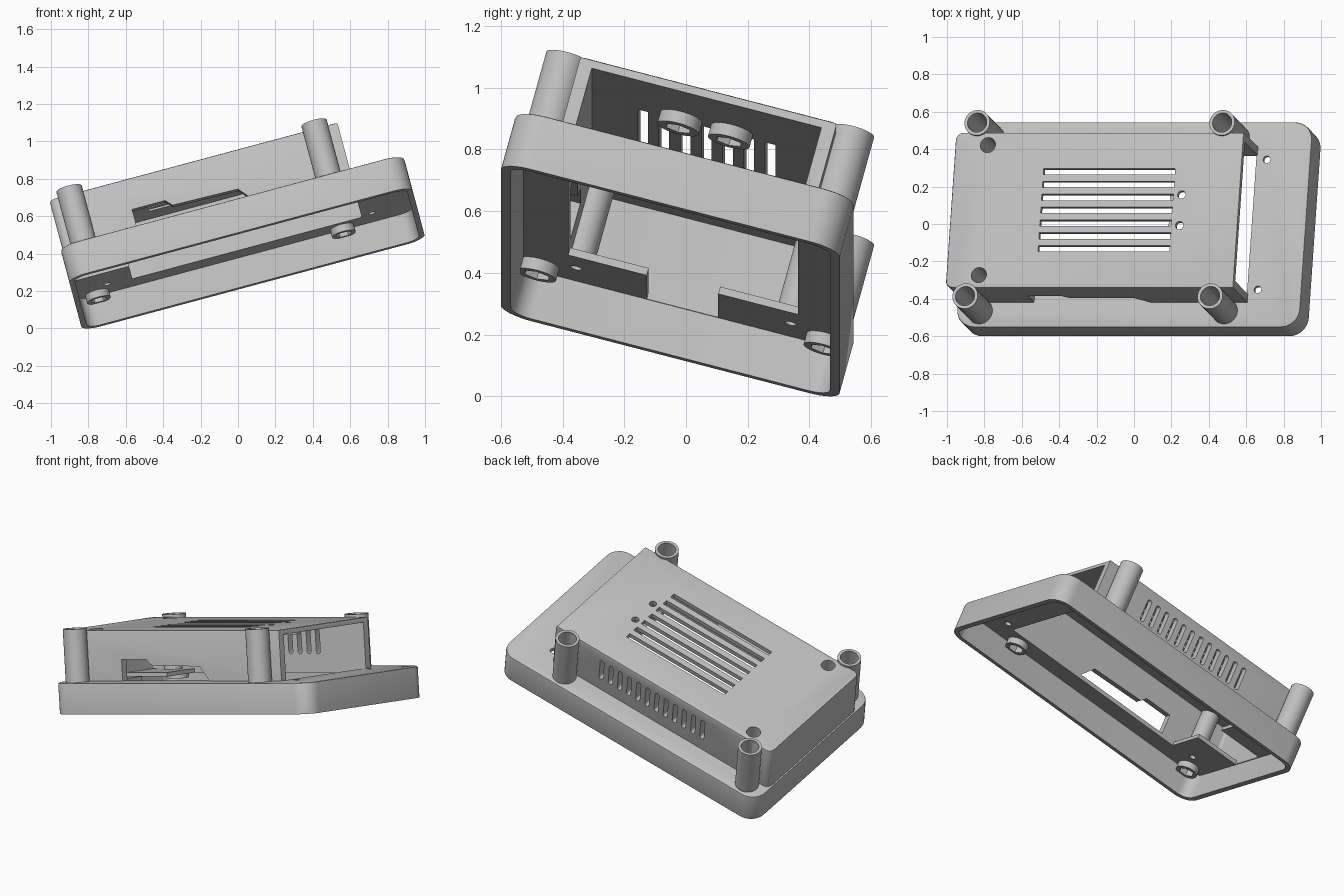
import bpy, bmesh
from math import radians, pi, cos, sin
from mathutils import Matrix, Vector

cube = bpy.data.objects.get("Cube")
if cube:
    bpy.data.objects.remove(cube, do_unlink=True)

GREY = (0.52, 0.52, 0.52, 1.0)
mat = bpy.data.materials.new("light grey plastic")
mat.use_nodes = True
mat.diffuse_color = GREY
bsdf = mat.node_tree.nodes["Principled BSDF"]
bsdf.inputs["Base Color"].default_value = GREY
bsdf.inputs["Roughness"].default_value = 0.6

# The case is built flat, then tilted as a whole
TILT = (Matrix.Translation((0.048, -0.051, 0.373))
        @ Matrix.Rotation(radians(-15), 4, 'Y')
        @ Matrix.Rotation(radians(-15), 4, 'X'))
PLATE_LOW, PLATE_TOP = 0.16, 0.185
ROOF_LOW, ROOF_TOP = 0.455, 0.485
parts = []


def circle(x, y, r, n=32):
    return [(x + r * cos(2 * pi * i / n), y + r * sin(2 * pi * i / n)) for i in range(n)]


def rounded(x0, x1, y0, y1, radii, steps=8):
    """Rounded rectangle; radii run counter-clockwise from the x1,y1 corner."""
    pts = []
    corners = [(x1, y1, -1, -1), (x0, y1, 1, -1), (x0, y0, 1, 1), (x1, y0, -1, 1)]
    for k, (x, y, sx, sy) in enumerate(corners):
        r = radii[k]
        if r == 0:
            pts.append((x, y))
            continue
        for i in range(steps + 1):
            a = (k + i / steps) * pi / 2
            pts.append((x + sx * r + r * cos(a), y + sy * r + r * sin(a)))
    return pts


def prism(name, outline, low, high, axis='Z', bevel=0):
    """Extrude an outline along Z, or an x-z outline along Y."""
    place = (lambda p, t: (p[0], p[1], t)) if axis == 'Z' else (lambda p, t: (p[0], t, p[1]))
    bm = bmesh.new()
    face = bm.faces.new([bm.verts.new(place(p, low)) for p in outline])
    ext = bmesh.ops.extrude_face_region(bm, geom=[face], use_keep_orig=True)
    shift = Vector(place((0, 0), high - low))
    bmesh.ops.translate(bm, verts=[v for v in ext["geom"] if isinstance(v, bmesh.types.BMVert)], vec=shift)
    bmesh.ops.recalc_face_normals(bm, faces=bm.faces)
    if bevel:
        rim = [e for e in bm.edges if all(abs(v.co.z - high) < 1e-5 for v in e.verts)]
        bmesh.ops.bevel(bm, geom=rim, offset=bevel, segments=2, profile=0.5, affect='EDGES')
    mesh = bpy.data.meshes.new(name)
    bm.to_mesh(mesh)
    bm.free()
    mesh.materials.append(mat)
    obj = bpy.data.objects.new(name, mesh)
    bpy.context.collection.objects.link(obj)
    return obj


def cut(target, outline, low, high, axis='Z'):
    tool = prism("cutter", outline, low, high, axis)
    tool.hide_render = True
    mod = target.modifiers.new("cut", 'BOOLEAN')
    mod.operation, mod.solver, mod.object = 'DIFFERENCE', 'EXACT', tool
    bpy.context.view_layer.objects.active = target
    bpy.ops.object.modifier_apply(modifier=mod.name)
    bpy.data.objects.remove(tool, do_unlink=True)


def part(*args, **kw):
    obj = prism(*args, **kw)
    parts.append(obj)
    return obj


POSTS = [(x, y) for x in (-0.822, 0.534) for y in (-0.48, 0.48)]
INNER = [(-0.758, y) for y in (-0.36, 0.36)]
SHELF = [(0.708, y) for y in (-0.36, 0.36)]
ROOF_HOLES = [(0.333, y) for y in (-0.085, 0.085)]

# Base tray, open underneath, with a window in its top plate
base = part("base_frame", rounded(-0.95, 0.95, -0.568, 0.568, [0.1] * 4),
            0, PLATE_TOP, bevel=0.01)
cut(base, rounded(-0.92, 0.92, -0.535, 0.535, [0.07] * 4), -0.05, PLATE_LOW)
window = [(0.65, 0.385), (-0.62, 0.385), (-0.62, 0.118), (-0.915, 0.118),
          (-0.915, -0.122), (-0.62, -0.122), (-0.62, -0.385), (0.65, -0.385)]
cut(base, window, 0.1, 0.25)
for x, y in POSTS + INNER + SHELF:
    cut(base, circle(x, y, 0.02, 20), 0.1, 0.25)

# Raised cover, open at its +x end
cover = part("raised_cover", rounded(-0.94, 0.655, -0.43, 0.43, [0, 0.04, 0.04, 0]),
             0.18, ROOF_TOP, bevel=0.012)
cut(cover, rounded(-0.915, 0.8, -0.385, 0.385, [0, 0.02, 0.02, 0]), 0.1, ROOF_LOW)

# Long vents in the roof
for i in range(7):
    y = (i - 3) * 0.0712
    cut(cover, rounded(-0.44, 0.288, y - 0.017, y + 0.017, [0] * 4), 0.44, 0.55)

# Row of upright vents in the back wall
for i in range(12):
    x = -0.44 + i * 0.068
    cut(cover, rounded(x - 0.015, x + 0.015, 0.27, 0.42, [0.0149] * 4, 4), 0.36, 0.46, 'Y')

# Stepped port opening in the front wall
port = [(-0.525, PLATE_TOP), (-0.525, 0.313), (-0.343, 0.313), (-0.31, 0.278),
        (0.05, 0.27), (0.12, PLATE_TOP)]
cut(cover, port, -0.46, -0.36, 'Y')

# Screw holes through the roof
for x, y in ROOF_HOLES:
    cut(cover, circle(x, y, 0.022, 20), 0.44, 0.55)
for x, y in INNER:
    cut(cover, circle(x, y, 0.042), 0.21, 0.55)

# Outer corner posts with nut holders below the plate
for x, y in POSTS:
    side = ("front" if y < 0 else "back") + ("_left" if x > 0 else "_right")
    post = part(side + "_post", circle(x, y, 0.07, 48), 0.18, 0.5)
    cut(post, circle(x, y, 0.053, 48), 0.22, 0.6)
    cut(post, circle(x, y, 0.02, 20), 0.1, 0.3)
    ring = part(side + "_nut_holder", circle(x, y, 0.065, 48), 0.12, 0.162)
    cut(ring, circle(x, y, 0.045, 6), 0.05, 0.2)

# Screw wells inside the cover
for x, y in INNER:
    side = "front" if y < 0 else "back"
    well = part(side + "_screw_well", circle(x, y, 0.055, 40), 0.18, 0.46)
    cut(well, circle(x, y, 0.042), 0.21, 0.6)
    cut(well, circle(x, y, 0.02, 20), 0.1, 0.3)

# Nut holders under the roof
for x, y in ROOF_HOLES:
    side = "front" if y < 0 else "back"
    ring = part(side + "_roof_nut_holder", circle(x, y, 0.07, 40), 0.415, 0.457)
    cut(ring, circle(x, y, 0.045, 6), 0.35, 0.5)

# Tilt everything and smooth the round surfaces
bpy.ops.object.select_all(action='DESELECT')
for obj in parts:
    obj.matrix_world = TILT
    obj.select_set(True)
bpy.context.view_layer.objects.active = base
bpy.ops.object.shade_smooth_by_angle(angle=radians(30))
